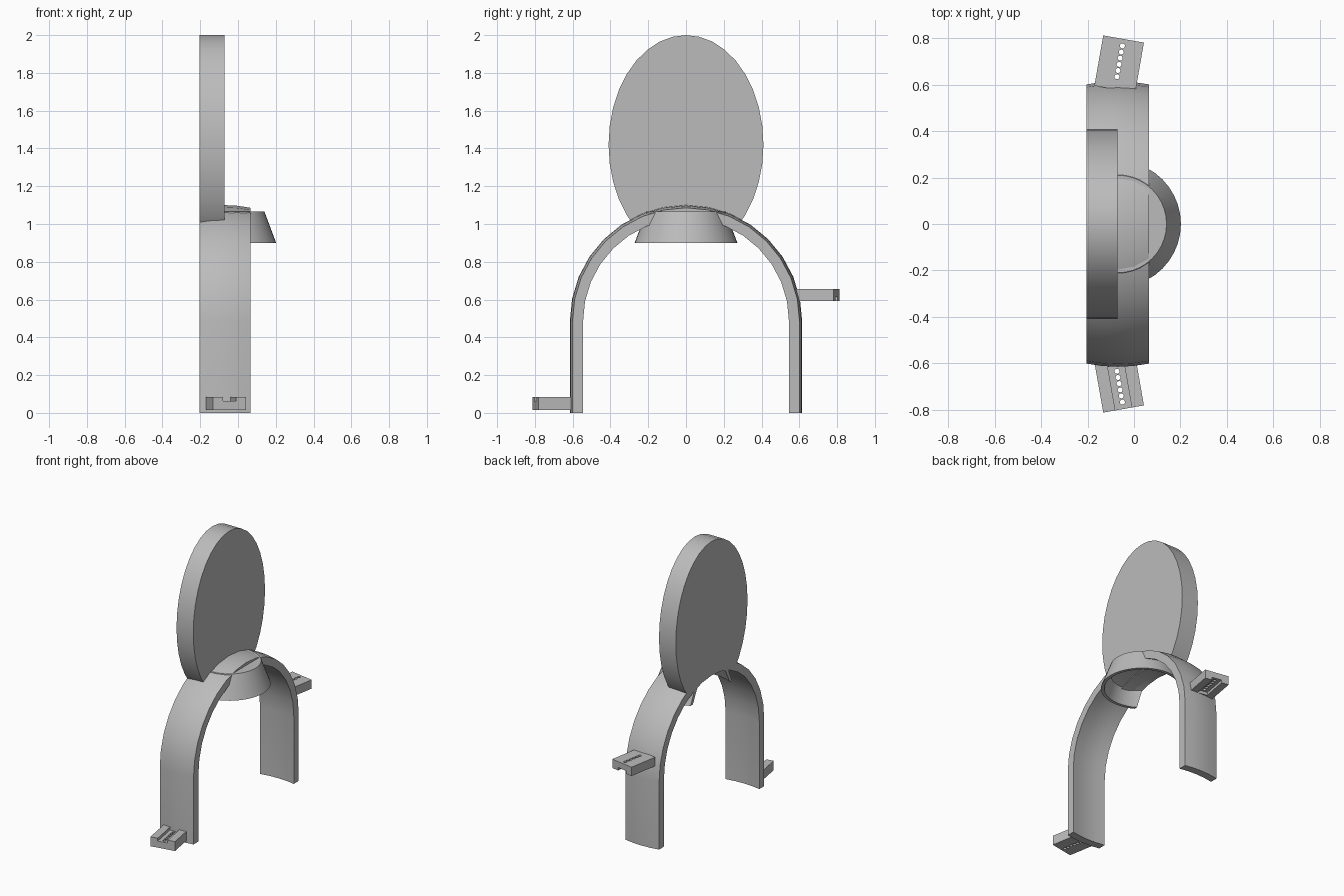
import bpy, bmesh
from math import sin, cos, pi, radians
from mathutils import Matrix, Vector

default = bpy.data.objects.get("Cube")
if default:
    bpy.data.objects.remove(default, do_unlink=True)

grey = bpy.data.materials.new("plain grey")
grey.use_nodes = True
grey.diffuse_color = (0.5, 0.5, 0.5, 1)
grey.node_tree.nodes["Principled BSDF"].inputs["Base Color"].default_value = (0.5, 0.5, 0.5, 1)

MID_X = -0.07      # centre of the band across its width
HALF = 0.135       # half the band width
SPRING = 0.485     # height where the arch starts to curve


def make(name, bm):
    bmesh.ops.recalc_face_normals(bm, faces=bm.faces[:])
    mesh = bpy.data.meshes.new(name)
    bm.to_mesh(mesh)
    bm.free()
    mesh.materials.append(grey)
    obj = bpy.data.objects.new(name, mesh)
    bpy.context.collection.objects.link(obj)
    return obj


def sweep(name, rings, closed=False):
    """Skin a list of closed rings of points, capped at the ends unless closed."""
    bm = bmesh.new()
    loops = [[bm.verts.new(p) for p in ring] for ring in rings]
    n = len(loops[0])
    for a, b in zip(loops, loops[1:] + (loops[:1] if closed else [])):
        for i in range(n):
            j = (i + 1) % n
            bm.faces.new((a[i], a[j], b[j], b[i]))
    if not closed:
        bm.faces.new(loops[0])
        bm.faces.new(loops[-1])
    return make(name, bm)


def box(name, low, high, matrix=Matrix()):
    low, high = Vector(low), Vector(high)
    bm = bmesh.new()
    bmesh.ops.create_cube(bm, size=1)
    size = Matrix.Diagonal((*(high - low), 1))
    bm.transform(matrix @ Matrix.Translation((low + high) / 2) @ size)
    return make(name, bm)


def cylinder(name, radius, depth, sides, matrix):
    bm = bmesh.new()
    bmesh.ops.create_cone(bm, cap_ends=True, segments=sides,
                          radius1=radius, radius2=radius, depth=depth)
    bm.transform(matrix)
    return make(name, bm)


def cut(obj, cutter):
    mod = obj.modifiers.new("cut", "BOOLEAN")
    mod.operation, mod.solver, mod.object = "DIFFERENCE", "EXACT", cutter
    bpy.context.view_layer.update()
    deps = bpy.context.evaluated_depsgraph_get()
    mesh = bpy.data.meshes.new_from_object(obj.evaluated_get(deps))
    obj.modifiers.clear()
    obj.data = mesh
    bpy.data.objects.remove(cutter, do_unlink=True)


def smooth(obj, angle=30):
    bpy.ops.object.select_all(action="DESELECT")
    obj.select_set(True)
    bpy.context.view_layer.objects.active = obj
    bpy.ops.object.shade_smooth_by_angle(angle=radians(angle))


# Arched band: a gently crowned strip swept over two legs and a half circle
steps = [-1, -0.5, 0, 0.5, 1]
section = [(t, 0.615 - 0.014 * t * t) for t in steps]
section += [(t, 0.559 - 0.014 * t * t) for t in reversed(steps)]
SEGMENTS = 16
path = [(pi, 0)] + [(pi * (1 - i / SEGMENTS), SPRING) for i in range(SEGMENTS + 1)] + [(0, 0)]
band = sweep("arched_band", [[(MID_X + HALF * t, r * cos(a), z + r * sin(a))
                              for t, r in section] for a, z in path])
smooth(band)

# Upright oval plate, hollowed below to follow the inside of the band
turn_x = Matrix.Rotation(pi / 2, 4, "Y")
oval = cylinder("oval_plate", 1, 0.134, 36,
                Matrix.Translation((-0.138, 0, 1.42)) @ Matrix.Diagonal((1, 0.41, 0.58, 1)) @ turn_x)
cut(oval, cylinder("oval_cutter", 0.55, 1, 64, Matrix.Translation((0, 0, SPRING)) @ turn_x))
smooth(oval)

# Hollow flared cup under the crown, sliced flush with the back of the band
profile = [(0.272, 0.9), (0.21, 1.065), (0.01, 1.065), (0.01, 1.045), (0.19, 1.045), (0.25, 0.9)]
SIDES = 40
cup = sweep("flared_cup", [[(MID_X + r * cos(2 * pi * k / SIDES), r * sin(2 * pi * k / SIDES), z)
                            for r, z in profile] for k in range(SIDES)], closed=True)
cut(cup, box("cup_cutter", (-1, -1, 0), (-0.203, 1, 2)))
smooth(cup)


# Strap clips: angled blocks with a channel on one side and a row of holes
def strap_clip(name, side, bottom, top, channel_low, channel_high):
    place = Matrix.Translation((-0.083, side * 0.58, 0)) @ Matrix.Rotation(-side * radians(10), 4, "Z")
    if side < 0:
        place = place @ Matrix.Diagonal((1, -1, 1, 1))
    clip = box(name, (-0.089, 0, bottom), (0.089, 0.22, top), place)
    cut(clip, box("channel_cutter", (-0.036, 0.03, channel_low), (0.036, 0.3, channel_high), place))
    for i in range(6):
        spot = place @ Matrix.Translation((0, 0.055 + 0.027 * i, (bottom + top) / 2))
        cut(clip, cylinder("hole_cutter", 0.011, 0.3, 12, spot))


strap_clip("front_strap_clip", -1, 0.015, 0.083, 0.062, 0.2)
strap_clip("back_strap_clip", 1, 0.593, 0.657, 0.5, 0.614)
